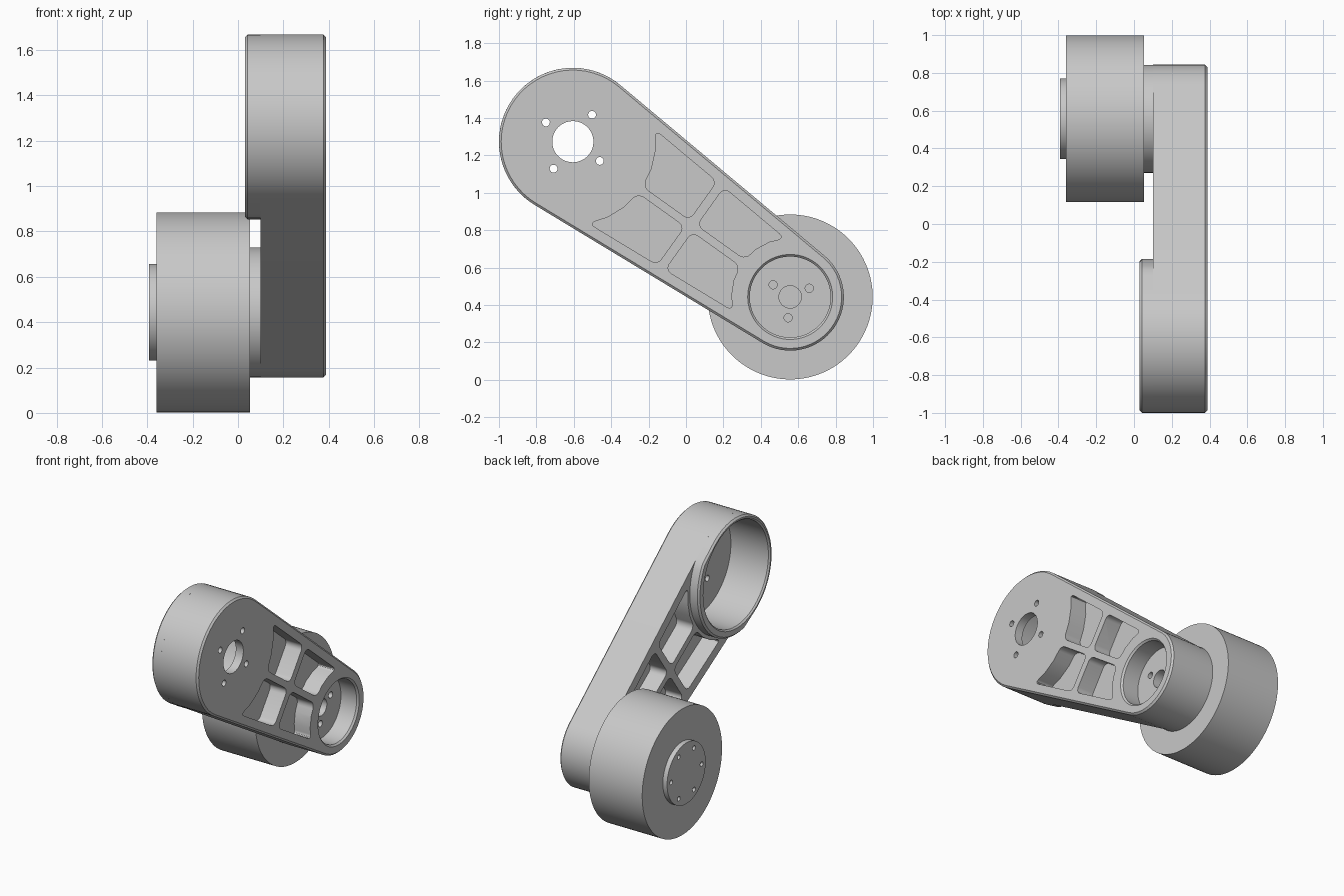
import bpy, bmesh
from math import sin, cos, pi, hypot, atan2, asin, sqrt, radians

cube = bpy.data.objects.get("Cube")
if cube:
    bpy.data.objects.remove(cube, do_unlink=True)

metal = bpy.data.materials.new("light_grey_metal")
metal.use_nodes = True
grey = (0.58, 0.58, 0.58, 1)
metal.diffuse_color = grey
metal.node_tree.nodes["Principled BSDF"].inputs["Base Color"].default_value = grey

# Arm layout: big end and small end centres in (y, z)
BIG, SMALL = (-0.605, 1.273), (0.557, 0.443)
R, r = 0.395, 0.287
L = hypot(SMALL[0] - BIG[0], SMALL[1] - BIG[1])
AXIS = atan2(SMALL[1] - BIG[1], SMALL[0] - BIG[0])
TAPER = asin((R - r) / L)
BACK, FACE, RING_X = 0.10, 0.388, 0.03
WEB = (0.225, 0.265)
N = 72


def place(x, u, v):
    """Arm coordinates (u along the arm, v across it) to world."""
    return (x, BIG[0] + u * cos(AXIS) - v * sin(AXIS),
            BIG[1] + u * sin(AXIS) + v * cos(AXIS))


def finish(bm, name):
    bmesh.ops.recalc_face_normals(bm, faces=bm.faces)
    mesh = bpy.data.meshes.new(name)
    bm.to_mesh(mesh)
    bm.free()
    ob = bpy.data.objects.new(name, mesh)
    bpy.context.collection.objects.link(ob)
    mesh.materials.append(metal)
    return ob


def loft(name, sections, closed=False):
    """Skin (x, outline) sections, capped or closed into a tube."""
    bm = bmesh.new()
    loops = [[bm.verts.new(place(x, u, v)) for u, v in pts] for x, pts in sections]
    pairs = list(zip(loops, loops[1:]))
    if closed:
        pairs.append((loops[-1], loops[0]))
    else:
        bm.faces.new(loops[0])
        bm.faces.new(loops[-1])
    for a, b in pairs:
        for i in range(len(a)):
            j = (i + 1) % len(a)
            bm.faces.new((a[i], a[j], b[j], b[i]))
    return finish(bm, name)


def circle(rad, u=0, v=0, n=N):
    return [(u + rad * cos(2 * pi * i / n), v + rad * sin(2 * pi * i / n)) for i in range(n)]


def disc(name, x0, x1, rad, u=0, v=0, n=N):
    pts = circle(rad, u, v, n)
    return loft(name, [(x0, pts), (x1, pts)])


def hull(inset=0):
    """Outline of the tapered arm: two arcs joined by tangents."""
    pts, t, n = [], pi / 2 - TAPER, 32
    for i in range(n + 1):
        a = -t + 2 * t * i / n
        pts.append((L + (r - inset) * cos(a), (r - inset) * sin(a)))
    for i in range(n + 1):
        a = t + (2 * pi - 2 * t) * i / n
        pts.append(((R - inset) * cos(a), (R - inset) * sin(a)))
    return pts


def cut(target, cutter):
    cutter.hide_render = True
    mod = target.modifiers.new("cut", "BOOLEAN")
    mod.operation, mod.solver, mod.object = "DIFFERENCE", "EXACT", cutter
    bpy.context.view_layer.objects.active = target
    bpy.ops.object.modifier_apply(modifier=mod.name)
    bpy.data.objects.remove(cutter, do_unlink=True)


def screw_holes(target, x0, x1, rad, dist, count, u, start=0):
    for i in range(count):
        a = start + 2 * pi * i / count
        cut(target, disc("screw_cutter", x0, x1, rad, u + dist * cos(a), dist * sin(a), 16))


def pocket(x0, x1, near_big, side):
    """Round-cornered pocket between the ribs, an edge rail and an end boss."""
    rib, cross, gap = 0.022, 0.775, 0.025
    edge = lambda u: (R - 0.065 - u * sin(TAPER)) / cos(TAPER)
    c, rad, sgn = (0, 0.445, 1) if near_big else (L, 0.315, -1)
    stop = cross - sgn * gap
    # where the end arc meets the rail line
    vtop = 0.2
    for _ in range(30):
        vtop = edge(c + sgn * sqrt(max(rad ** 2 - vtop ** 2, 0)))
    a0, a1, steps = asin(rib / rad), asin(min(vtop / rad, 0.99)), 3
    pts = [(stop, edge(stop)), (stop, rib)]
    for i in range(steps + 1):
        a = a0 + (a1 - a0) * i / steps
        pts.append((c + sgn * rad * cos(a), rad * sin(a)))
    bm = bmesh.new()
    vs = [bm.verts.new((u, v * side, 0)) for u, v in pts]
    bm.faces.new(vs)
    bmesh.ops.bevel(bm, geom=[vs[0], vs[1], vs[2], vs[-1]], offset=0.038, segments=5,
                    profile=0.5, affect="VERTICES", clamp_overlap=True)
    bm.faces.ensure_lookup_table()
    out = [(v.co.x, v.co.y) for v in bm.faces[0].verts]
    bm.free()
    return loft("pocket_cutter", [(x0, out), (x1, out)])


# Arm body with a chamfered outer rim
arm = loft("arm", [(BACK, hull()), (FACE - 0.012, hull()), (FACE, hull(0.012))])

# Weight-saving pockets on both faces, leaving a central web
for x0, x1 in ((BACK - 0.1, WEB[0]), (WEB[1], FACE + 0.1)):
    for near_big in (True, False):
        for side in (1, -1):
            cut(arm, pocket(x0, x1, near_big, side))

# Big end: housing bore, shaft hole and screw holes
cut(arm, disc("bore_cutter", 0, 0.33, 0.362))
cut(arm, disc("shaft_cutter", 0.2, 0.5, 0.11))
screw_holes(arm, 0.2, 0.5, 0.021, 0.177, 4, 0)

# Small end: chamfered recess, hub hole and screw holes
cut(arm, loft("recess_cutter", [(0.255, circle(0.216, L)), (FACE - 0.012, circle(0.216, L)),
                                (FACE + 0.003, circle(0.23, L)), (0.5, circle(0.23, L))]))
cut(arm, disc("hub_cutter", 0.13, 0.5, 0.06, L, 0, 32))
screw_holes(arm, 0.15, 0.5, 0.022, 0.112, 3, L, pi)


# Raised housing ring behind the big end, kept inside the arm outline
def ring_outline(inset=0):
    pts = []
    for i in range(N):
        a = 2 * pi * i / N
        off = max(0, pi / 2 - TAPER - min(a, 2 * pi - a))
        rad = min(0.42, R / max(cos(off), 0.1)) - inset
        pts.append((rad * cos(a), rad * sin(a)))
    return pts


ring = loft("housing_ring", [(BACK, ring_outline()), (RING_X + 0.012, ring_outline()),
                             (RING_X, ring_outline(0.012)), (RING_X, circle(0.372)),
                             (RING_X + 0.01, circle(0.362)), (BACK, circle(0.362))], True)

# Motor drum, neck and output flange at the small end
neck = disc("neck", 0.05, BACK + 0.005, 0.286, L)
drum = disc("motor_drum", -0.36, 0.053, 0.441, L, 0, 96)
flange = disc("output_flange", -0.393, -0.355, 0.213, L)
screw_holes(flange, -0.45, -0.365, 0.016, 0.168, 6, L, -AXIS)

# Smooth curved walls, sharp rims
for ob in (arm, ring, neck, drum, flange):
    bpy.ops.object.select_all(action="DESELECT")
    ob.select_set(True)
    bpy.context.view_layer.objects.active = ob
    bpy.ops.object.shade_smooth_by_angle(angle=radians(30))
